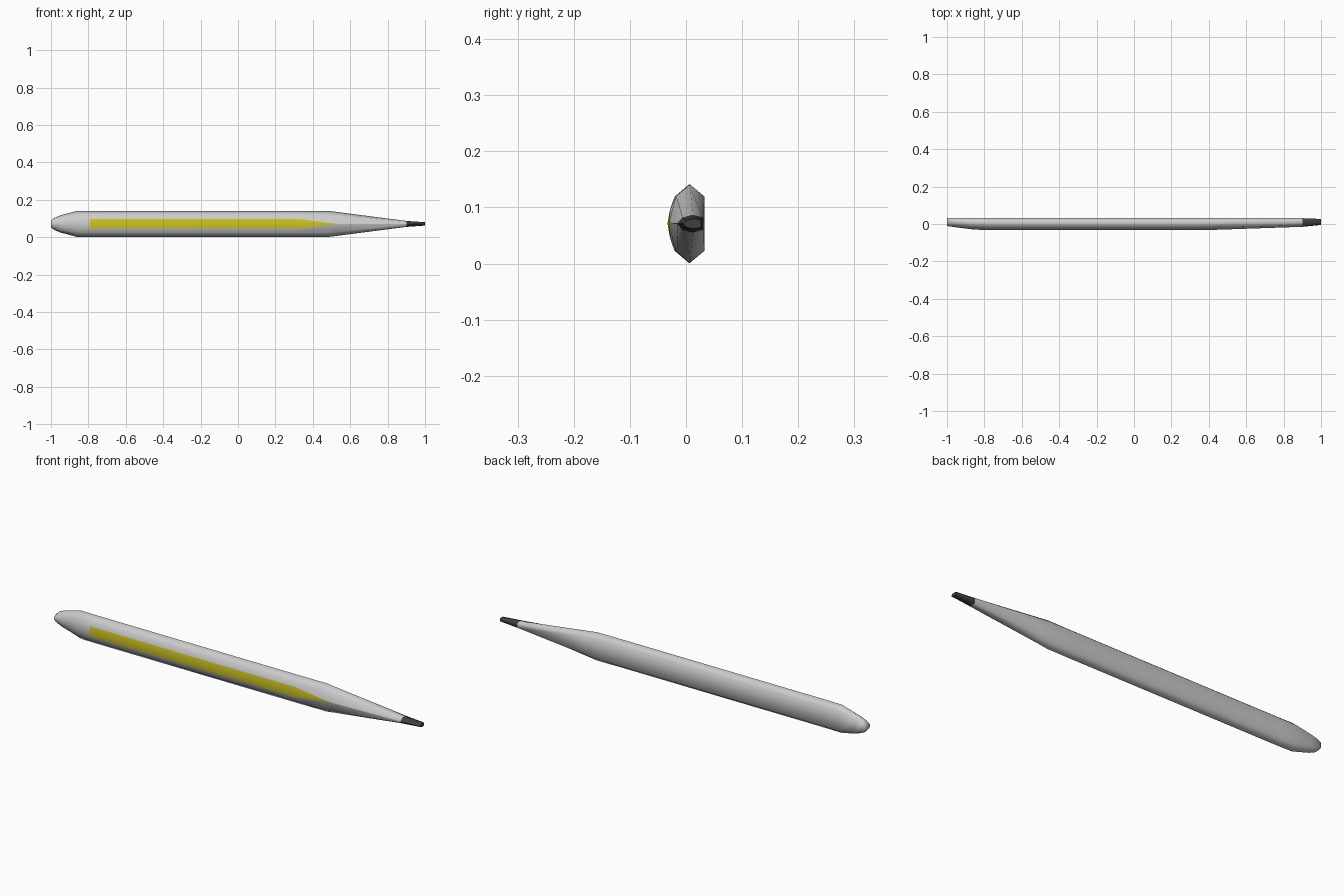
import bpy, bmesh, math

if "Cube" in bpy.data.objects:
    bpy.data.objects.remove(bpy.data.objects["Cube"])

ZC = 0.071
# stations: x, half height, front y, back y, stripe half width
BODY = [
    (-1.00, 0.017, -0.011, 0.033, 0.006),
    (-0.985, 0.031, -0.013, 0.033, 0.010),
    (-0.95, 0.046, -0.018, 0.033, 0.014),
    (-0.86, 0.070, -0.029, 0.033, 0.022),
    (-0.79, 0.070, -0.033, 0.033, 0.025),
    (0.33, 0.070, -0.033, 0.033, 0.025),
    (0.48, 0.070, -0.030, 0.033, 0.006),
    (0.525, 0.0645, -0.028, 0.033, 0.001),
    (0.90, 0.016, -0.015, 0.031, 0.001),
]
TIP = [BODY[-1], (1.00, 0.009, -0.005, 0.027, 0.001)]
STRIPE_COLS = (4, 5)


def ring(x, h, yf, yb, s):
    # ridge, back, base ridge, front shoulder, then stripe edge / centre / edge
    d = yb - yf
    ridge, shoulder, sz = yb - 0.42 * d, yb - 0.81 * d, 0.69 * h
    ys = yf + (shoulder - yf) * (s / sz) ** 1.6
    pts = [(yb, sz), (yb, -sz), (ridge, -h), (shoulder, -sz), (ys, -s),
           (yf, 0), (ys, s), (shoulder, sz), (ridge, h)]
    return [(x, y, ZC + z) for y, z in pts]


def loft(name, stations, cols=range(9), cap_start=False, cap_end=False, color=None):
    bm = bmesh.new()
    rings = [[bm.verts.new(p) for p in ring(*st)] for st in stations]
    for i, (a, b) in enumerate(zip(rings, rings[1:])):
        for c in range(9):
            stripe = c in STRIPE_COLS and BODY[4][0] <= stations[i][0] < 0.45 + 0.05
            if c in cols and (name != "body" or not stripe):
                n = (c + 1) % 9
                bm.faces.new((a[c], a[n], b[n], b[c]))
    if cap_start:
        bm.faces.new(rings[0])
    if cap_end:
        bm.faces.new(rings[-1])
    bmesh.ops.delete(bm, geom=[v for v in bm.verts if not v.link_faces], context='VERTS')
    bmesh.ops.recalc_face_normals(bm, faces=bm.faces)
    # open stripe strip must face the front
    if name == "stripe" and sum(f.normal.y for f in bm.faces) > 0:
        bmesh.ops.reverse_faces(bm, faces=bm.faces)
    me = bpy.data.meshes.new(name)
    bm.to_mesh(me)
    bm.free()
    ob = bpy.data.objects.new(name, me)
    bpy.context.collection.objects.link(ob)
    if color:
        mat = bpy.data.materials.new(name + "_color")
        mat.diffuse_color = color
        mat.use_nodes = True
        mat.node_tree.nodes["Principled BSDF"].inputs["Base Color"].default_value = mat.diffuse_color
        me.materials.append(mat)
    bpy.ops.object.select_all(action='DESELECT')
    ob.select_set(True)
    bpy.context.view_layer.objects.active = ob
    bpy.ops.object.shade_smooth_by_angle(angle=math.radians(80))
    return ob


# Barrel, coloured front stripe and dark point
loft("body", BODY, cap_start=True)
loft("stripe", BODY[4:8], cols=STRIPE_COLS, color=(0.62, 0.55, 0.02, 1))
loft("tip", TIP, cap_end=True, color=(0.05, 0.05, 0.05, 1))
